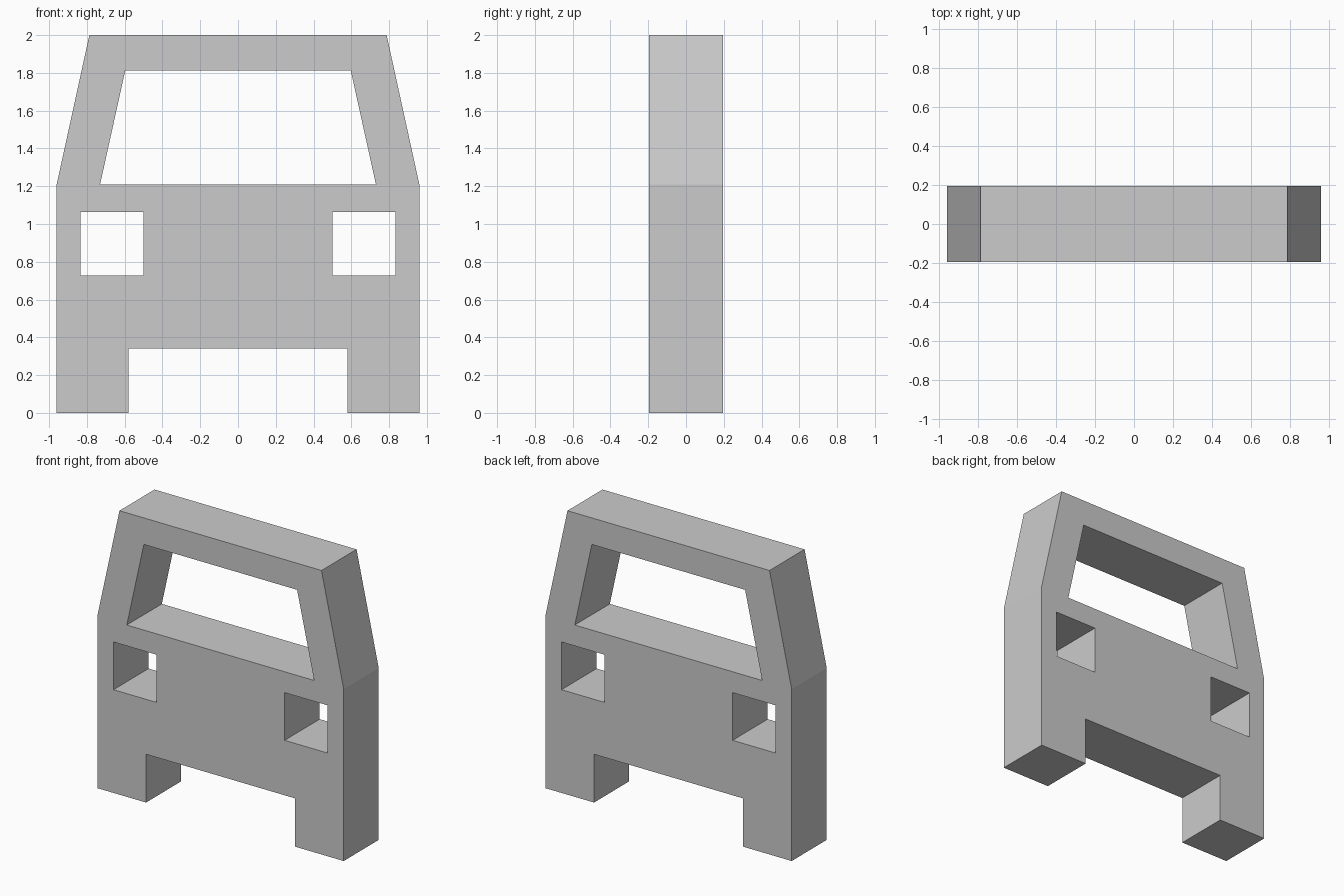
import bpy, bmesh
from math import radians

if "Cube" in bpy.data.objects:
    bpy.data.objects.remove(bpy.data.objects["Cube"])

HALF_DEPTH = 0.195


def mirrored(right_side):
    """Close a right-hand half profile with its mirror image."""
    return right_side + [(-x, z) for x, z in reversed(right_side)]


# Outer silhouette: wheels, body side, sloping cabin, roof
outline = mirrored([(0.58, 0.34), (0.58, 0), (0.96, 0), (0.96, 1.21), (0.787, 2)])

# Windscreen opening
windscreen = mirrored([(0.73, 1.21), (0.597, 1.813)])

# Headlight openings
lamp = [(0.5, 0.727), (0.833, 0.727), (0.833, 1.063), (0.5, 1.063)]
lamps = [[(s * x, z) for x, z in lamp] for s in (1, -1)]

# Filled flat curve with holes, extruded to the plate thickness
curve = bpy.data.curves.new("car_front_plate", 'CURVE')
curve.dimensions = '2D'
curve.fill_mode = 'BOTH'
curve.extrude = HALF_DEPTH
for loop in [outline, windscreen, *lamps]:
    spline = curve.splines.new('POLY')
    spline.points.add(len(loop) - 1)
    for point, (x, z) in zip(spline.points, loop):
        point.co = (x, z, 0, 1)
    spline.use_cyclic_u = True

plate = bpy.data.objects.new("car_front_plate", curve)
bpy.context.collection.objects.link(plate)
plate.rotation_euler.x = radians(90)
bpy.context.view_layer.objects.active = plate
plate.select_set(True)
bpy.ops.object.convert(target='MESH')
plate = bpy.context.object
bpy.ops.object.transform_apply(location=False, rotation=True, scale=False)

# Weld caps to walls and keep the faces flat
bm = bmesh.new()
bm.from_mesh(plate.data)
bmesh.ops.remove_doubles(bm, verts=bm.verts, dist=1e-4)
bmesh.ops.recalc_face_normals(bm, faces=bm.faces)
for face in bm.faces:
    face.smooth = False
bm.to_mesh(plate.data)
bm.free()
